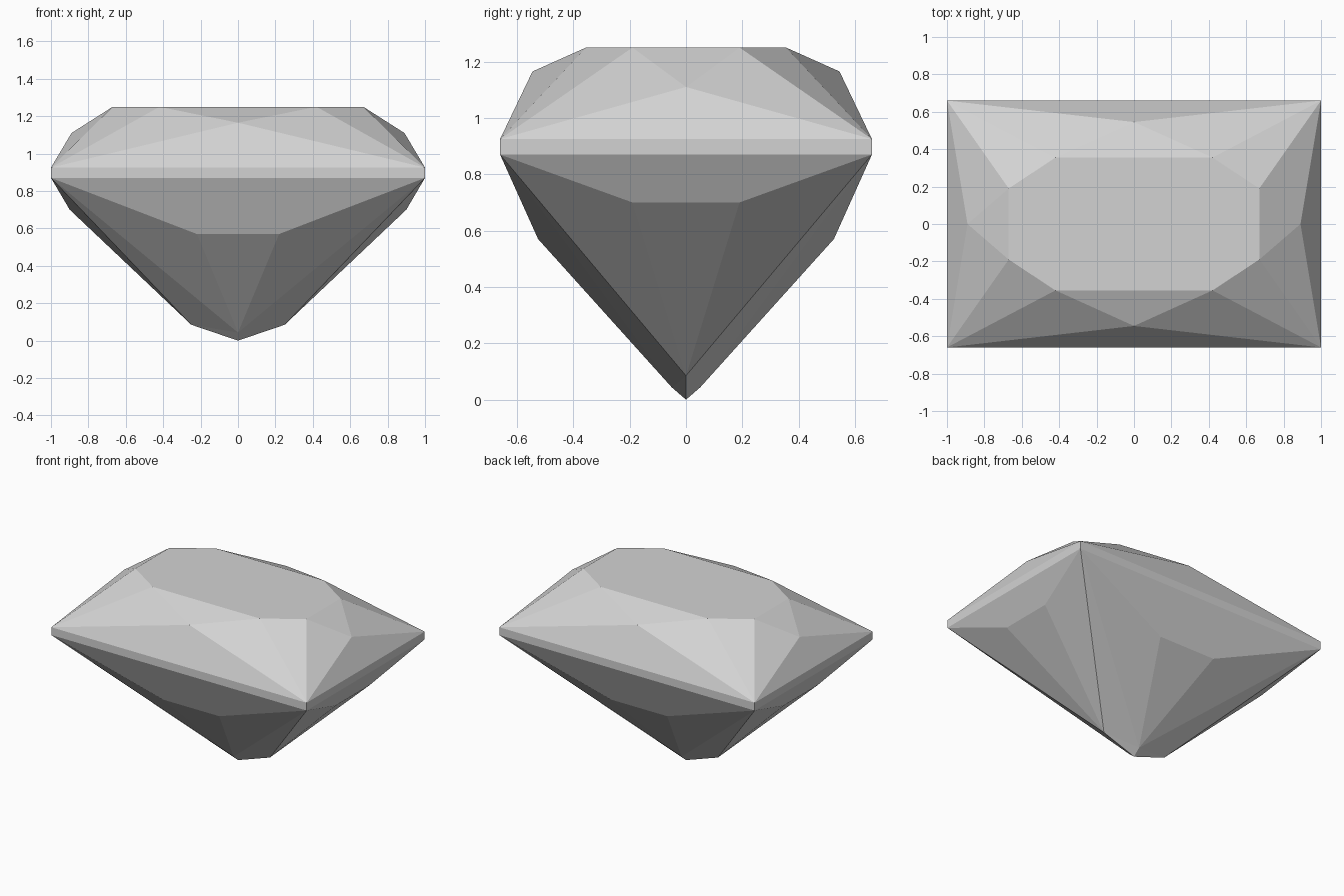
import bpy
import bmesh

cube = bpy.data.objects.get("Cube")
if cube:
    bpy.data.objects.remove(cube)

# Single flat stone colour
COLOUR = (0.65, 0.65, 0.65, 1.0)
stone = bpy.data.materials.new("pale_grey_stone")
stone.use_nodes = True
stone.diffuse_color = COLOUR
stone.node_tree.nodes["Principled BSDF"].inputs["Base Color"].default_value = COLOUR


def flip_x(p):
    return (-p[0], p[1], p[2])


def flip_y(p):
    return (p[0], -p[1], p[2])


# Key points of one quarter, from table down to culet
table_long = (0.42, 0.355, 1.25)
table_short = (0.67, 0.19, 1.25)
crown_long = (0, 0.545, 1.165)
crown_short = (0.89, 0, 1.11)
girdle_top = (1, 0.66, 0.925)
girdle_low = (1, 0.66, 0.87)
pavilion_long = (0.22, 0.525, 0.57)
pavilion_short = (0.9, 0.19, 0.70)
keel_end = (0.25, 0, 0.085)
keel_side = (0, 0.05, 0.043)
culet = (0, 0, 0)

# Facets that repeat in the four quarters
facets = [
    # crown
    (crown_long, table_long, flip_x(table_long)),
    (crown_short, table_short, flip_y(table_short)),
    (girdle_top, crown_long, flip_x(girdle_top)),
    (girdle_top, crown_short, flip_y(girdle_top)),
    (girdle_top, crown_long, table_long),
    (girdle_top, table_long, table_short),
    (girdle_top, table_short, crown_short),
    # girdle band
    (girdle_top, flip_x(girdle_top), flip_x(girdle_low), girdle_low),
    (girdle_top, flip_y(girdle_top), flip_y(girdle_low), girdle_low),
    # pavilion
    (girdle_low, flip_x(girdle_low), flip_x(pavilion_long), pavilion_long),
    (girdle_low, flip_y(girdle_low), flip_y(pavilion_short), pavilion_short),
    (pavilion_long, flip_x(pavilion_long), keel_side),
    (pavilion_short, flip_y(pavilion_short), keel_end),
    (girdle_low, pavilion_long, keel_side),
    (girdle_low, keel_side, keel_end),
    (girdle_low, keel_end, pavilion_short),
    # culet tip
    (keel_end, keel_side, culet),
]

bm = bmesh.new()
verts = {}


def vert(p):
    key = tuple(round(c, 4) + 0.0 for c in p)
    if key not in verts:
        verts[key] = bm.verts.new(key)
    return verts[key]


def add_facet(points):
    corners = [vert(p) for p in points]
    if not bm.faces.get(corners):
        bm.faces.new(corners)


for facet in facets:
    for sx in (1, -1):
        for sy in (1, -1):
            add_facet([(x * sx, y * sy, z) for x, y, z in facet])

# Flat eight-sided table on top
half = [flip_y(table_long), flip_y(table_short), table_short, table_long]
add_facet(half + [flip_x(p) for p in reversed(half)])

bmesh.ops.recalc_face_normals(bm, faces=bm.faces[:])
mesh = bpy.data.meshes.new("cut_gemstone")
bm.to_mesh(mesh)
bm.free()
mesh.materials.append(stone)
gem = bpy.data.objects.new("cut_gemstone", mesh)
bpy.context.collection.objects.link(gem)
